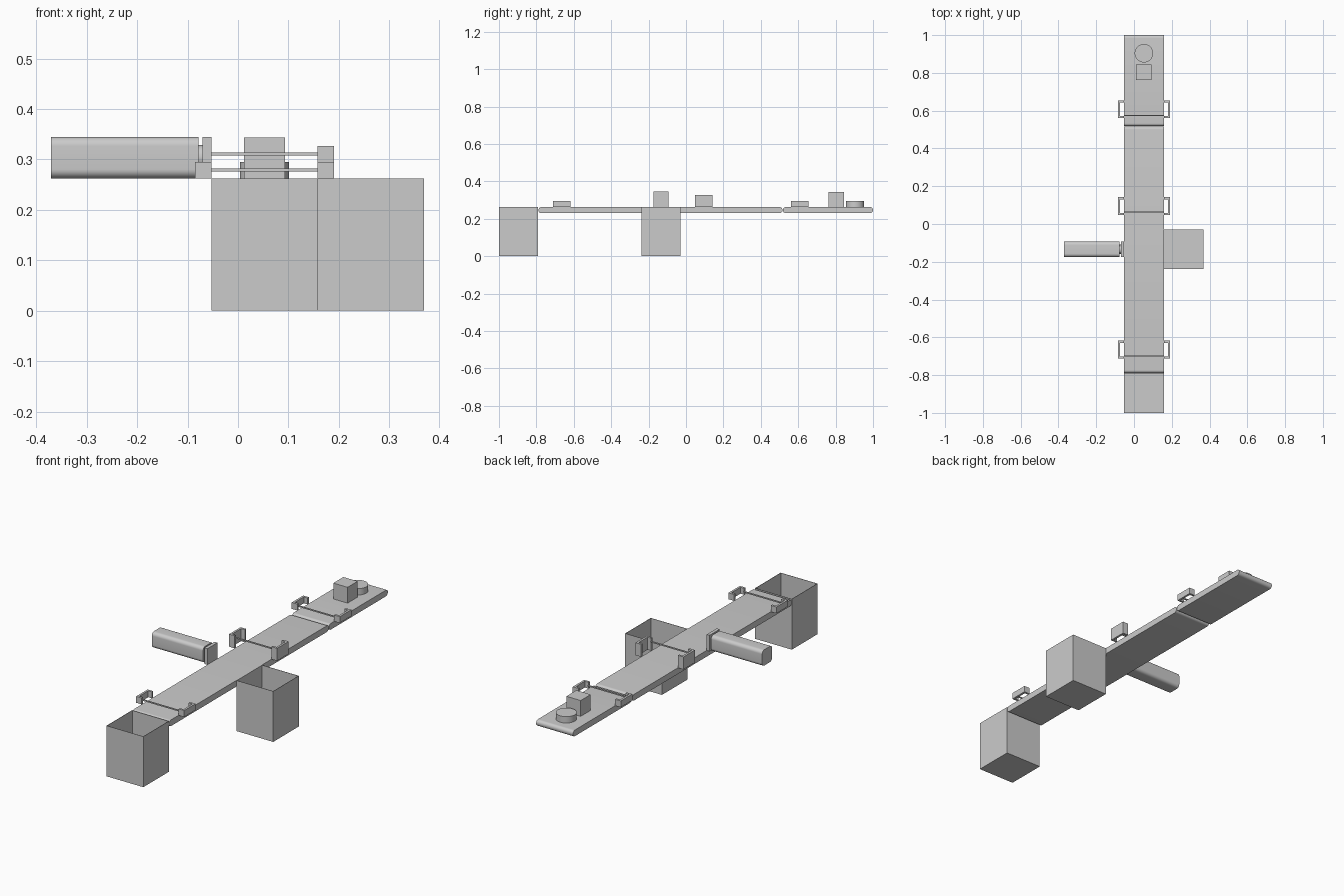
import bpy, bmesh, math

if "Cube" in bpy.data.objects:
    bpy.data.objects.remove(bpy.data.objects["Cube"])

X0, X1, DECK = -0.053, 0.158, 0.262   # belt edges and belt top height
XC = (X0 + X1) / 2


def finish(name, bm, smooth=False):
    bmesh.ops.recalc_face_normals(bm, faces=bm.faces)
    me = bpy.data.meshes.new(name)
    bm.to_mesh(me)
    bm.free()
    ob = bpy.data.objects.new(name, me)
    bpy.context.collection.objects.link(ob)
    if smooth:
        bpy.ops.object.select_all(action='DESELECT')
        ob.select_set(True)
        bpy.context.view_layer.objects.active = ob
        bpy.ops.object.shade_smooth_by_angle(angle=math.radians(35))
    return ob


def prism(name, points, offset, smooth=False):
    """Extrude a closed outline of 3D points along an offset."""
    bm = bmesh.new()
    face = bm.faces.new([bm.verts.new(p) for p in points])
    ext = bmesh.ops.extrude_face_region(bm, geom=[face], use_keep_orig=True)
    moved = [g for g in ext['geom'] if isinstance(g, bmesh.types.BMVert)]
    bmesh.ops.translate(bm, verts=moved, vec=offset)
    return finish(name, bm, smooth)


def box(name, x, y, z):
    return prism(name, [(x[0], y[0], z[0]), (x[1], y[0], z[0]),
                        (x[1], y[1], z[0]), (x[0], y[1], z[0])], (0, 0, z[1] - z[0]))


def rounded(cu, cv, hu, hv, r, n=8):
    """Rounded rectangle outline in a plane."""
    pts = []
    for k, (su, sv) in enumerate([(1, 1), (-1, 1), (-1, -1), (1, -1)]):
        for i in range(n + 1):
            a = math.pi / 2 * (k + i / n)
            pts.append((cu + su * (hu - r) + r * math.cos(a),
                        cv + sv * (hv - r) + r * math.sin(a)))
    return pts


# Conveyor belts with rounded ends
for name, ya, yb in (("main_belt", -0.789, 0.516), ("infeed_belt", 0.518, 1.0)):
    outline = rounded((ya + yb) / 2, 0.246, (yb - ya) / 2, 0.016, 0.0155)
    prism(name, [(X0, y, z) for y, z in outline], (X1 - X0, 0, 0), True)


# Open-topped bins
def bin_box(name, x, y):
    t = 0.002
    box(name + "_floor", x, y, (0, t))
    box(name + "_left_wall", (x[0], x[0] + t), y, (t, DECK))
    box(name + "_right_wall", (x[1] - t, x[1]), y, (t, DECK))
    box(name + "_front_wall", (x[0] + t, x[1] - t), (y[0], y[0] + t), (t, DECK))
    box(name + "_back_wall", (x[0] + t, x[1] - t), (y[1] - t, y[1]), (t, DECK))


bin_box("end_bin", (X0, X1), (-1.0, -0.79))
bin_box("side_bin", (X1, 0.369), (-0.239, -0.029))

# Light barriers: C brackets facing inward, with a thin beam between them
for name, yc, h in (("rear", 0.608, 0.033), ("middle", 0.095, 0.065), ("front", -0.665, 0.033)):
    ya, yb, d, t = yc - 0.047, yc + 0.047, 0.032, 0.011
    for side, edge, s in (("left", X0, -1), ("right", X1, 1)):
        c = [(0, ya), (d, ya), (d, yb), (0, yb), (0, yb - t), (d - t, yb - t),
             (d - t, ya + t), (0, ya + t)]
        prism(f"{name}_sensor_{side}", [(edge + s * u, v, DECK) for u, v in c], (0, 0, h))
    zb = DECK + h - 0.016
    yl = ya + 0.014
    box(name + "_sensor_beam", (X0, X1), (yl - 0.003, yl + 0.003), (zb - 0.003, zb + 0.003))

# Pusher: rounded barrel, short rod and square plate
PY, PZ = -0.134, 0.3035
for name, half, r, xa, xb in (("pusher_barrel", 0.041, 0.018, -0.371, -0.078),
                              ("pusher_rod", 0.025, 0.0245, -0.078, -0.07)):
    prism(name, [(xa, y, z) for y, z in rounded(PY, PZ, half, half, r)], (xb - xa, 0, 0), True)
box("pusher_plate", (-0.07, X0), (PY - 0.041, PY + 0.041), (DECK, 0.345))

# Workpieces on the infeed belt
box("cube_workpiece", (XC - 0.041, XC + 0.041), (0.763, 0.845), (DECK, 0.344))
prism("disc_workpiece", [(XC + 0.049 * math.cos(a * math.pi / 24), 0.904 + 0.049 * math.sin(a * math.pi / 24), DECK)
                         for a in range(48)], (0, 0, 0.033), True)
